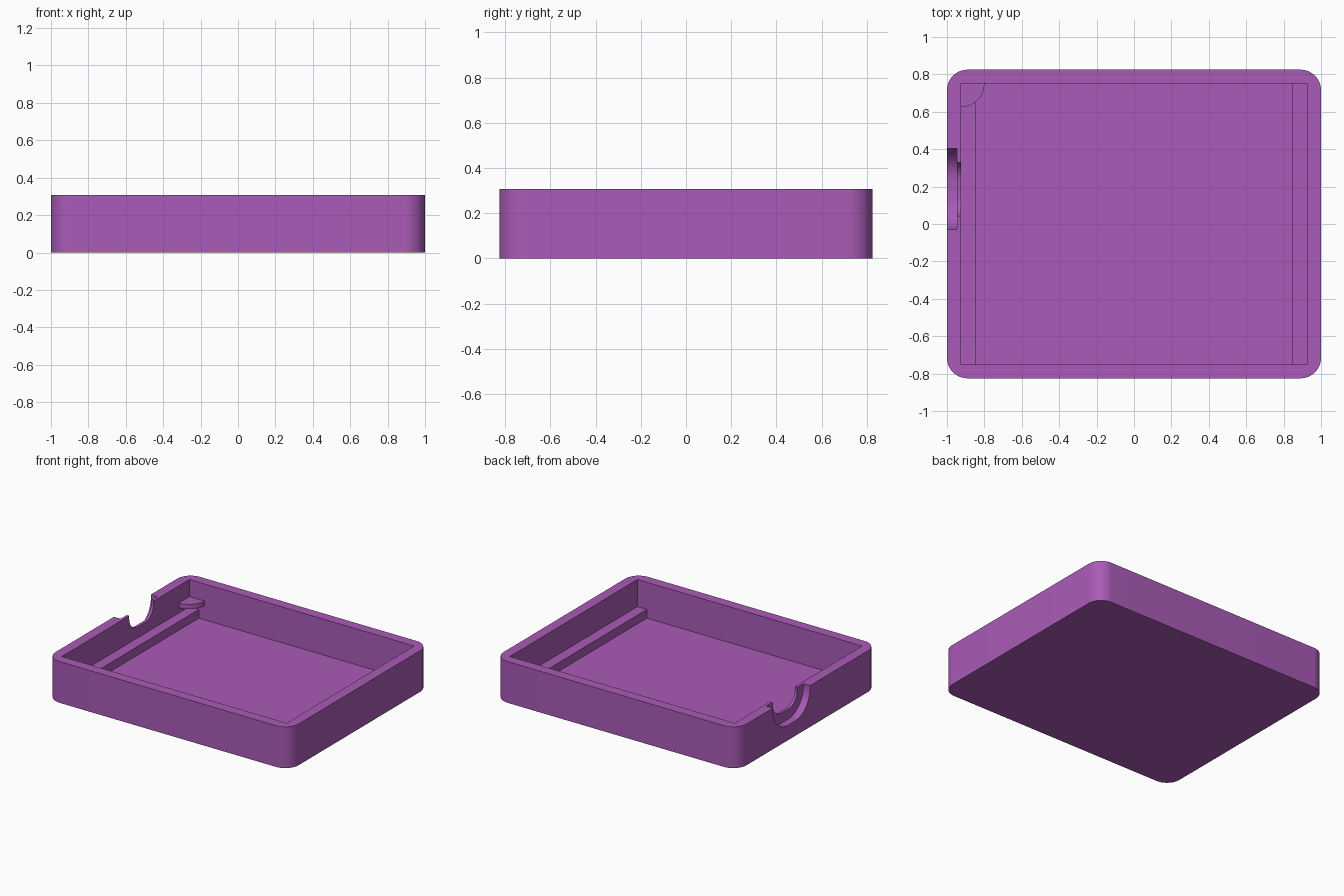
import bpy, bmesh, math
from mathutils import Vector

if "Cube" in bpy.data.objects:
    bpy.data.objects.remove(bpy.data.objects["Cube"])

purple = bpy.data.materials.new("purple plastic")
purple.diffuse_color = (0.402, 0.105, 0.474, 1)
purple.use_nodes = True
purple.node_tree.nodes["Principled BSDF"].inputs["Base Color"].default_value = purple.diffuse_color


def arc(cx, cy, r, a0, a1, n=16):
    """Points on an arc, angles in degrees."""
    return [(cx + r * math.cos(math.radians(a0 + (a1 - a0) * i / n)),
             cy + r * math.sin(math.radians(a0 + (a1 - a0) * i / n))) for i in range(n + 1)]


def rect(hx, hy):
    return [(-hx, -hy), (hx, -hy), (hx, hy), (-hx, hy)]


def prism(name, outline, start, end, axis="z"):
    """Extrude a 2D outline along z (outline in xy) or x (outline in yz)."""
    place = (lambda u, v: (u, v, start)) if axis == "z" else (lambda u, v: (start, u, v))
    bm = bmesh.new()
    face = bm.faces.new([bm.verts.new(place(u, v)) for u, v in outline])
    ext = bmesh.ops.extrude_face_region(bm, geom=[face])
    shift = Vector((0, 0, end - start)) if axis == "z" else Vector((end - start, 0, 0))
    bmesh.ops.translate(bm, vec=shift, verts=[g for g in ext["geom"] if isinstance(g, bmesh.types.BMVert)])
    bmesh.ops.recalc_face_normals(bm, faces=bm.faces)
    mesh = bpy.data.meshes.new(name)
    bm.to_mesh(mesh)
    bm.free()
    mesh.materials.append(purple)
    obj = bpy.data.objects.new(name, mesh)
    bpy.context.collection.objects.link(obj)
    return obj


def activate(obj):
    bpy.ops.object.select_all(action="DESELECT")
    obj.select_set(True)
    bpy.context.view_layer.objects.active = obj


def cut(obj, cutter):
    """Subtract the cutter and remove it."""
    mod = obj.modifiers.new("cut", "BOOLEAN")
    mod.operation, mod.solver, mod.object = "DIFFERENCE", "EXACT", cutter
    activate(obj)
    bpy.ops.object.modifier_apply(modifier=mod.name)
    bpy.data.objects.remove(cutter)


def u_shape(y0, y1, bottom, r, top=0.4):
    """Slot outline in yz: round lower corners, open top."""
    return ([(y0, top)] + arc(y0 + r, bottom + r, r, 180, 270)
            + arc(y1 - r, bottom + r, r, 270, 360) + [(y1, top)])


# Tray body with rounded vertical corners
HX, HY, H, R = 1.0, 0.825, 0.307, 0.11
outer = (arc(HX - R, HY - R, R, 0, 90) + arc(R - HX, HY - R, R, 90, 180)
         + arc(R - HX, R - HY, R, 180, 270) + arc(HX - R, R - HY, R, 270, 360))
tray = prism("tray", outer, 0, H)

# Main cavity, then the deeper floor that leaves a rail along each side
cut(tray, prism("cavity_cutter", rect(0.925, 0.75), 0.105, 0.5))
cut(tray, prism("floor_cutter", rect(0.847, 0.75), 0.04, 0.2))

# Port opening in the left wall: wide outer recess and narrower through slot
cut(tray, prism("recess_cutter", u_shape(-0.03, 0.405, 0.112, 0.175), -1.1, -0.945, "x"))
cut(tray, prism("slot_cutter", u_shape(0.042, 0.33, 0.187, 0.1), -1.05, -0.9, "x"))

# Quarter-round tab in the back left corner
tab = prism("corner_tab", [(-0.925, 0.75)] + arc(-0.925, 0.75, 0.125, 270, 360), 0.145, 0.18)

for part in (tray, tab):
    activate(part)
    bpy.ops.object.shade_smooth_by_angle(angle=math.radians(30))
